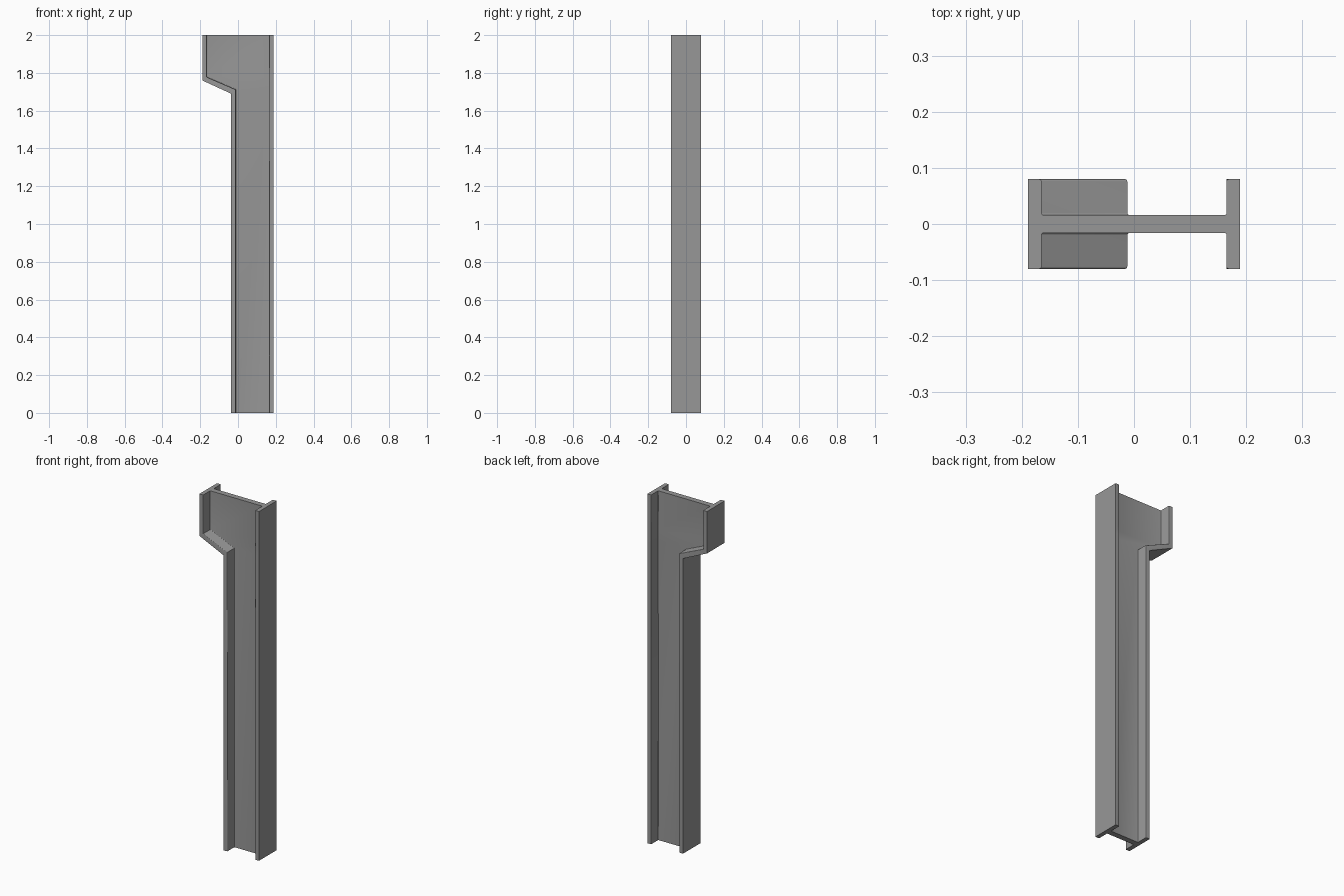
import bpy
import bmesh

if "Cube" in bpy.data.objects:
    bpy.data.objects.remove(bpy.data.objects["Cube"])

HALF_DEPTH = 0.08    # flange half width
HALF_WEB = 0.016     # web half thickness

# Side-view lines (x, z) running up the column: flange faces, left to right
outer_left = [(-0.037, 0), (-0.037, 1.69), (-0.189, 1.76), (-0.189, 2)]
inner_left = [(-0.012, 0), (-0.012, 1.712), (-0.165, 1.778), (-0.165, 2)]
inner_right = [(0.165, z) for z in (0, 1.712, 1.778, 2)]
outer_right = [(0.189, z) for z in (0, 1.712, 1.778, 2)]
lines = [outer_left, inner_left, inner_right, outer_right]

# I-shaped section: (line index, y), counter-clockwise from above
D, W = HALF_DEPTH, HALF_WEB
section = [(0, -D), (1, -D), (1, -W), (2, -W), (2, -D), (3, -D),
           (3, D), (2, D), (2, W), (1, W), (1, D), (0, D)]

# Loft the section through the stations
bm = bmesh.new()
rings = [[bm.verts.new((lines[i][k][0], y, lines[i][k][1])) for i, y in section]
         for k in range(4)]
n = len(section)
for low, high in zip(rings, rings[1:]):
    for j in range(n):
        m = (j + 1) % n
        bm.faces.new((low[j], low[m], high[m], high[j]))
bm.faces.new(rings[-1])
bm.faces.new(rings[0][::-1])

# Fillet the web roots and soften the inner flange tips
soft = [bm.edges.get((low[j], high[j]))
        for low, high in zip(rings, rings[1:])
        for j, (i, y) in enumerate(section) if i in (1, 2)]
bmesh.ops.bevel(bm, geom=soft, offset=0.004, segments=3, profile=0.5,
                affect='EDGES', clamp_overlap=True)
bmesh.ops.recalc_face_normals(bm, faces=bm.faces)

# Column object in dark steel grey
mesh = bpy.data.meshes.new("steel_column")
bm.to_mesh(mesh)
bm.free()
steel = bpy.data.materials.new("dark_steel")
steel.diffuse_color = (0.31, 0.31, 0.31, 1)
steel.use_nodes = True
steel.node_tree.nodes["Principled BSDF"].inputs["Base Color"].default_value = steel.diffuse_color
mesh.materials.append(steel)
column = bpy.data.objects.new("steel_column", mesh)
bpy.context.collection.objects.link(column)
bpy.context.view_layer.objects.active = column
column.select_set(True)
bpy.ops.object.shade_smooth_by_angle(angle=0.6)
